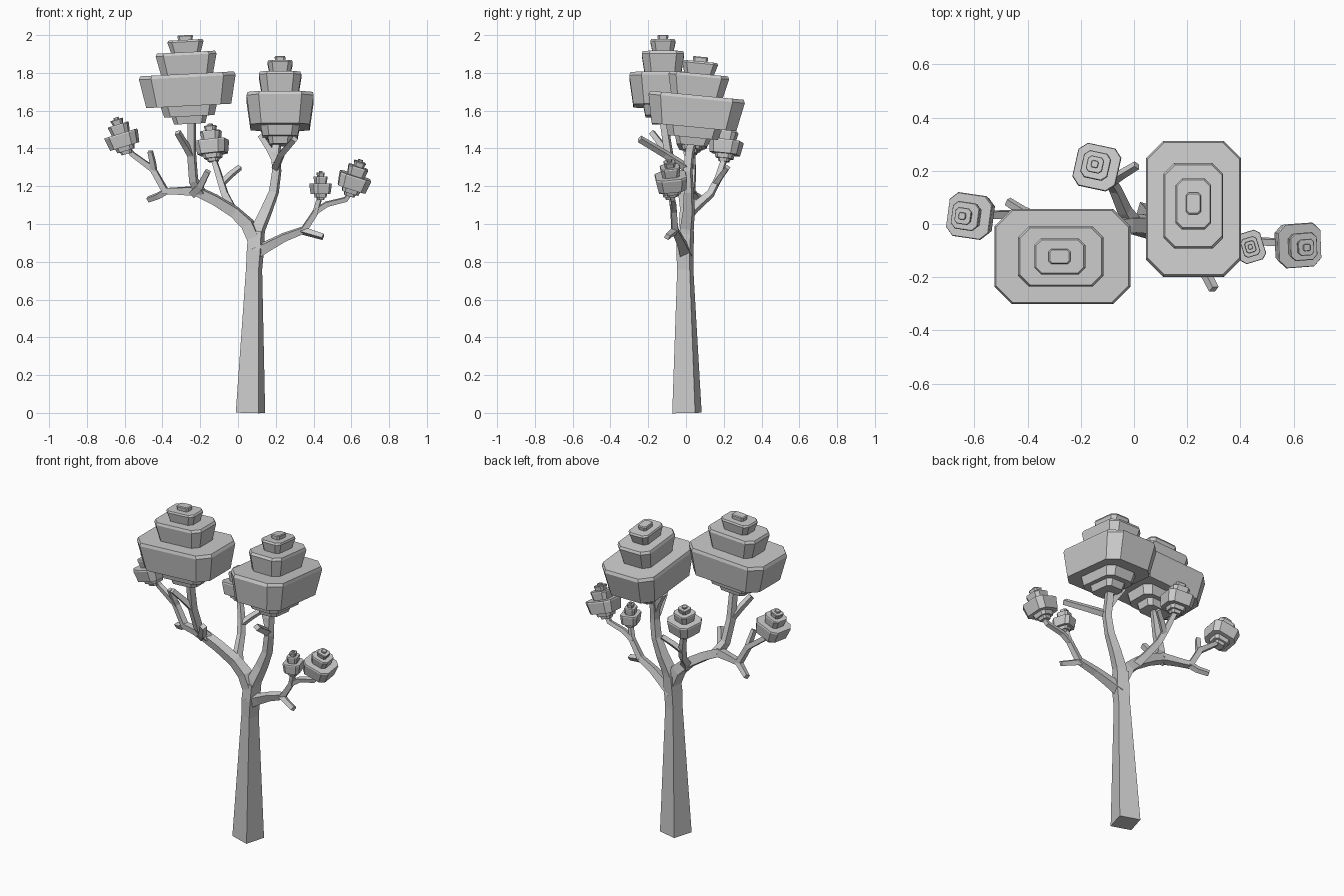
import bpy, bmesh
from math import radians, cos, sin, pi
from mathutils import Vector, Euler, Matrix

cube = bpy.data.objects.get("Cube")
if cube:
    bpy.data.objects.remove(cube, do_unlink=True)

# One plain grey for the whole tree
grey = bpy.data.materials.new("plain_grey")
grey.use_nodes = True
colour = (0.6, 0.6, 0.6, 1)
grey.diffuse_color = colour
grey.node_tree.nodes["Principled BSDF"].inputs["Base Color"].default_value = colour


def loft(name, rings):
    """Skin a stack of equal-length vertex rings and cap both ends."""
    bm = bmesh.new()
    loops = [[bm.verts.new(p) for p in ring] for ring in rings]
    for low, high in zip(loops, loops[1:]):
        for i in range(len(low)):
            j = (i + 1) % len(low)
            bm.faces.new((low[i], low[j], high[j], high[i]))
    bm.faces.new(loops[0][::-1])
    bm.faces.new(loops[-1])
    bmesh.ops.recalc_face_normals(bm, faces=bm.faces)
    mesh = bpy.data.meshes.new(name)
    bm.to_mesh(mesh)
    bm.free()
    mesh.materials.append(grey)
    obj = bpy.data.objects.new(name, mesh)
    bpy.context.collection.objects.link(obj)
    return obj


def limb(name, *path):
    """Four-sided tapering tube through (x, y, z, radius) points."""
    pts = [Vector(p[:3]) for p in path]
    side = Vector((cos(radians(29)), sin(radians(29)), 0))
    rings = []
    for i, p in enumerate(pts):
        t = Vector()
        if i > 0:
            t += (p - pts[i - 1]).normalized()
        if i < len(pts) - 1:
            t += (pts[i + 1] - p).normalized()
        t.normalize()
        side = (side - t * side.dot(t)).normalized()
        other = t.cross(side)
        r = path[i][3]
        rings.append([p + r * (side * cos(k * pi / 2) + other * sin(k * pi / 2))
                      for k in range(4)])
    loft(name, rings)


# Stepped foliage outline: (width ratio, height) from bottom to top
TIERS = [(.32, -.18), (.37, -.14), (.52, -.14), (.58, -.085),
         (.88, -.085), (1, .067), (.97, .085),
         (.54, .085), (.63, .185), (.60, .2),
         (.31, .2), (.375, .255), (.35, .265),
         (.15, .265), (.16, .285), (.14, .29)]


def tuft(name, centre, hx, hy, zscale, tilt_x=0, tilt_y=0, spin=0):
    """Stack of flared, corner-cut blocks."""
    c = 0.36 * min(hx, hy)
    outline = []
    for sx, sy in ((1, 1), (-1, 1), (-1, -1), (1, -1)):
        pair = [(sx * hx, sy * (hy - c)), (sx * (hx - c), sy * hy)]
        outline += pair if sx * sy > 0 else pair[::-1]
    rings = [[(x * w, y * w, z * zscale) for x, y in outline] for w, z in TIERS]
    obj = loft(name, rings)
    turn = Euler((radians(tilt_x), radians(tilt_y), 0)).to_matrix()
    turn = turn @ Matrix.Rotation(radians(spin), 3, 'Z')
    obj.matrix_world = Matrix.Translation(centre) @ turn.to_4x4()


# Trunk and the upright branch it grows into
limb("trunk", (.066, .005, 0, .089), (.085, -.004, .76, .049),
     (.092, -.006, .86, .052), (.098, 0, .96, .05))
limb("upright_branch", (.09, -.004, .88, .045), (.11, .005, .98, .042),
     (.15, .015, 1.07, .036), (.19, .015, 1.17, .03), (.205, .01, 1.28, .028),
     (.2, .02, 1.38, .028), (.21, .04, 1.46, .026))
limb("upright_front_twig", (.2, 0, 1.3, .024), (.23, -.11, 1.37, .022),
     (.3, -.245, 1.45, .02))
limb("upright_side_twig", (.2, .01, 1.33, .022), (.165, .03, 1.4, .022),
     (.12, .05, 1.47, .02))

# Right-hand long branch with its offshoots
limb("long_branch", (.095, -.004, .9, .045), (.05, 0, 1, .044),
     (-.02, 0, 1.065, .038), (-.125, -.01, 1.13, .035), (-.22, -.015, 1.175, .034),
     (-.31, .01, 1.175, .026), (-.385, .03, 1.175, .025), (-.45, .035, 1.29, .022),
     (-.56, .035, 1.37, .018), (-.59, .03, 1.41, .016))
limb("long_branch_low_twig", (-.38, .03, 1.175, .022), (-.42, .05, 1.15, .02),
     (-.475, .085, 1.13, .018))
limb("long_branch_up_twig", (-.445, .035, 1.28, .02), (-.45, .02, 1.32, .019),
     (-.465, 0, 1.385, .017))
limb("long_branch_front_twig", (-.24, -.015, 1.16, .028), (-.2, -.06, 1.2, .024),
     (-.16, -.11, 1.28, .02))
limb("crown_branch", (-.2, -.015, 1.165, .034), (-.235, -.05, 1.23, .028),
     (-.245, -.09, 1.36, .027), (-.245, -.12, 1.56, .024))
limb("crown_branch_twig", (-.245, -.09, 1.36, .023), (-.28, -.13, 1.42, .021),
     (-.32, -.18, 1.485, .019))

# Rear branch
limb("rear_branch", (0, 0, 1.04, .034), (-.035, .05, 1.09, .028),
     (-.07, .13, 1.16, .024), (-.095, .17, 1.24, .022), (-.13, .205, 1.35, .018))
limb("rear_twig", (-.085, .16, 1.215, .02), (-.04, .19, 1.26, .019),
     (.01, .22, 1.3, .017))

# Left-hand low branch
limb("low_branch", (.09, -.005, .85, .044), (.16, -.02, .885, .034),
     (.245, -.04, .93, .028), (.35, -.06, .97, .024), (.415, -.065, 1.07, .02),
     (.47, -.065, 1.105, .018), (.57, -.07, 1.13, .017), (.59, -.075, 1.16, .016))
limb("low_branch_twig", (.34, -.058, .965, .022), (.39, -.08, .95, .02),
     (.45, -.1, .932, .018))
limb("low_branch_stem", (.41, -.065, 1.06, .018), (.435, -.08, 1.15, .016))

# Foliage
tuft("large_front_tuft", (-.265, -.122, 1.71), .256, .178, 1, 0, -3)
tuft("large_left_tuft", (.223, .05, 1.597), .178, .256, 1, -5.5, 0)
tuft("small_right_tuft", (-.61, .03, 1.445), .085, .083, .43, 0, -17, -8)
tuft("small_rear_tuft", (-.137, .21, 1.407), .083, .083, .43, -7, -5, -12)
tuft("tiny_left_tuft", (.437, -.086, 1.186), .05, .058, .33, 0, 0, 17)
tuft("small_left_tuft", (.612, -.078, 1.222), .085, .083, .43, 5, 18, 4)
